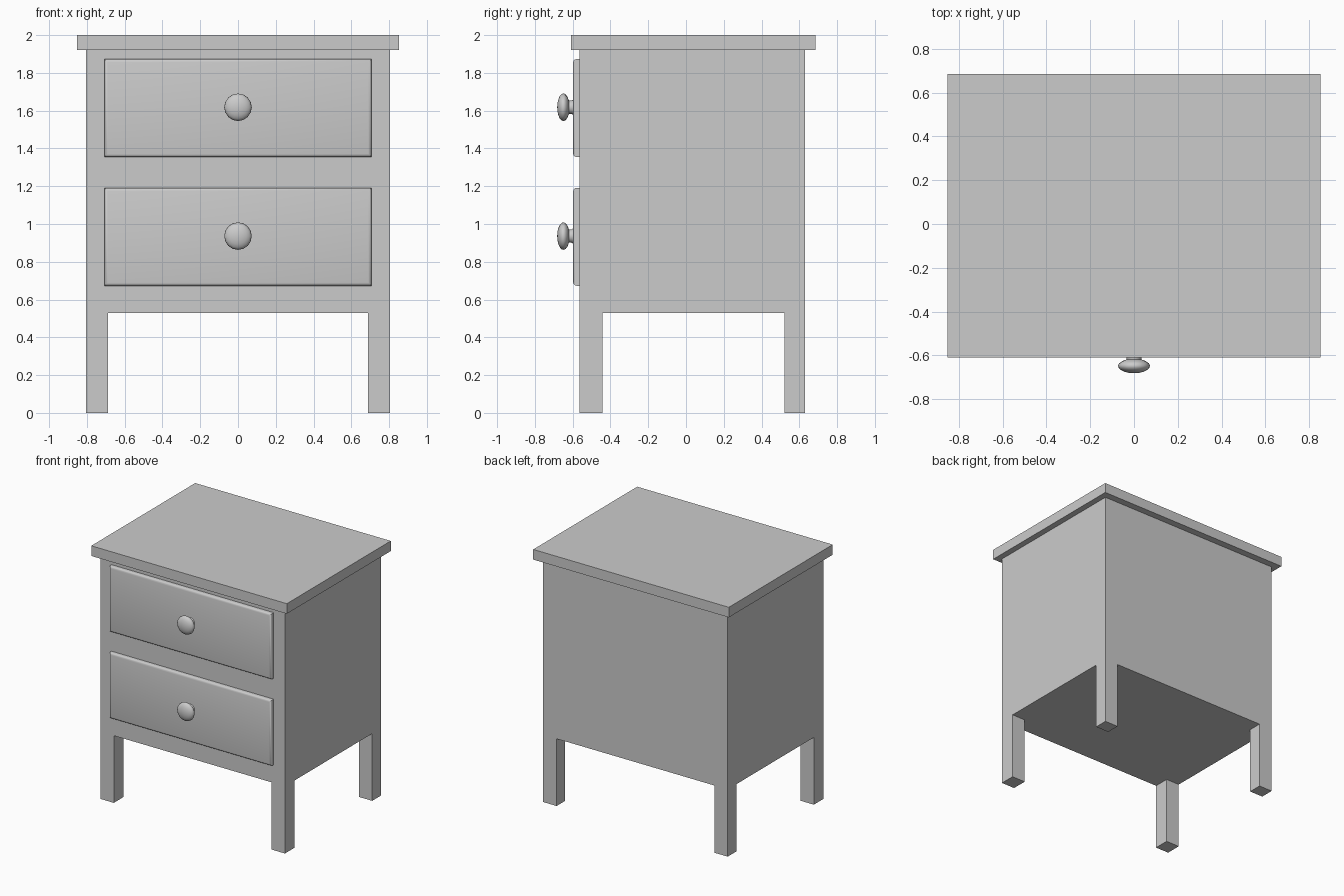
import bpy, bmesh, math
from mathutils import Vector, Matrix

if "Cube" in bpy.data.objects:
    bpy.data.objects.remove(bpy.data.objects["Cube"])


def finish(bm, name, smooth=None):
    bmesh.ops.recalc_face_normals(bm, faces=bm.faces)
    me = bpy.data.meshes.new(name)
    bm.to_mesh(me)
    bm.free()
    ob = bpy.data.objects.new(name, me)
    bpy.context.collection.objects.link(ob)
    if smooth:
        bpy.ops.object.select_all(action='DESELECT')
        ob.select_set(True)
        bpy.context.view_layer.objects.active = ob
        bpy.ops.object.shade_smooth_by_angle(angle=math.radians(smooth))
    return ob


def box_bm(lo, hi):
    lo, hi = Vector(lo), Vector(hi)
    bm = bmesh.new()
    m = Matrix.Translation((lo + hi) / 2) @ Matrix.Diagonal((*(hi - lo), 1))
    bmesh.ops.create_cube(bm, size=1, matrix=m)
    return bm


def extrude_z(bm, faces, dz):
    geom = bmesh.ops.extrude_face_region(bm, geom=faces)['geom']
    verts = [g for g in geom if isinstance(g, bmesh.types.BMVert)]
    bmesh.ops.translate(bm, verts=verts, vec=(0, 0, dz))


def cabinet():
    # Underside grid: raised into the carcass, corners pulled down into legs
    xs, ys = (-0.805, -0.688, 0.688, 0.805), (-0.565, -0.443, 0.522, 0.63)
    bm = bmesh.new()
    v = [[bm.verts.new((x, y, 1.92)) for y in ys] for x in xs]
    for i in range(3):
        for j in range(3):
            bm.faces.new((v[i][j], v[i + 1][j], v[i + 1][j + 1], v[i][j + 1]))
    geom = bmesh.ops.extrude_face_region(bm, geom=bm.faces[:], use_keep_orig=True)['geom']
    verts = [g for g in geom if isinstance(g, bmesh.types.BMVert)]
    bottom = [g for g in geom if isinstance(g, bmesh.types.BMFace)]
    bmesh.ops.translate(bm, verts=verts, vec=(0, 0, -1.39))
    for f in bottom:
        c = f.calc_center_median()
        if abs(c.x) > 0.69 and not -0.44 < c.y < 0.52:
            extrude_z(bm, [f], -0.53)
    bmesh.ops.dissolve_limit(bm, angle_limit=0.01, verts=bm.verts, edges=bm.edges)
    finish(bm, "cabinet_body_and_legs")


def drawer(name, z):
    # Front panel with rounded front edges
    bm = box_bm((-0.707, -0.597, z - 0.259), (0.707, -0.56, z + 0.259))
    edges = [e for e in bm.edges if all(v.co.y < -0.59 for v in e.verts)]
    bmesh.ops.bevel(bm, geom=edges, offset=0.017, segments=3, profile=0.5, affect='EDGES')
    finish(bm, name + "_drawer_front", 40)

    # Turned knob: (radius, y) profile spun around the y axis
    profile = [(0.044, -0.592), (0.035, -0.606), (0.035, -0.626)]
    for k in range(9):
        a = math.radians(-60 + 150 * k / 8)
        profile.append((max(0, 0.073 * math.cos(a)), -0.649 - 0.033 * math.sin(a)))
    bm = bmesh.new()
    pts = [bm.verts.new((r, y, z + 0.004)) for r, y in profile]
    edges = [bm.edges.new(p) for p in zip(pts, pts[1:])]
    bmesh.ops.spin(bm, geom=pts + edges, cent=(0, 0, z + 0.004), axis=(0, 1, 0),
                   angle=math.tau, steps=16)
    bmesh.ops.remove_doubles(bm, verts=bm.verts, dist=1e-4)
    bmesh.ops.holes_fill(bm, edges=[e for e in bm.edges if e.is_boundary], sides=0)
    finish(bm, name + "_knob", 50)


cabinet()
finish(box_bm((-0.853, -0.61, 1.92), (0.853, 0.685, 2.0)), "table_top")
drawer("upper", 1.614)
drawer("lower", 0.932)
